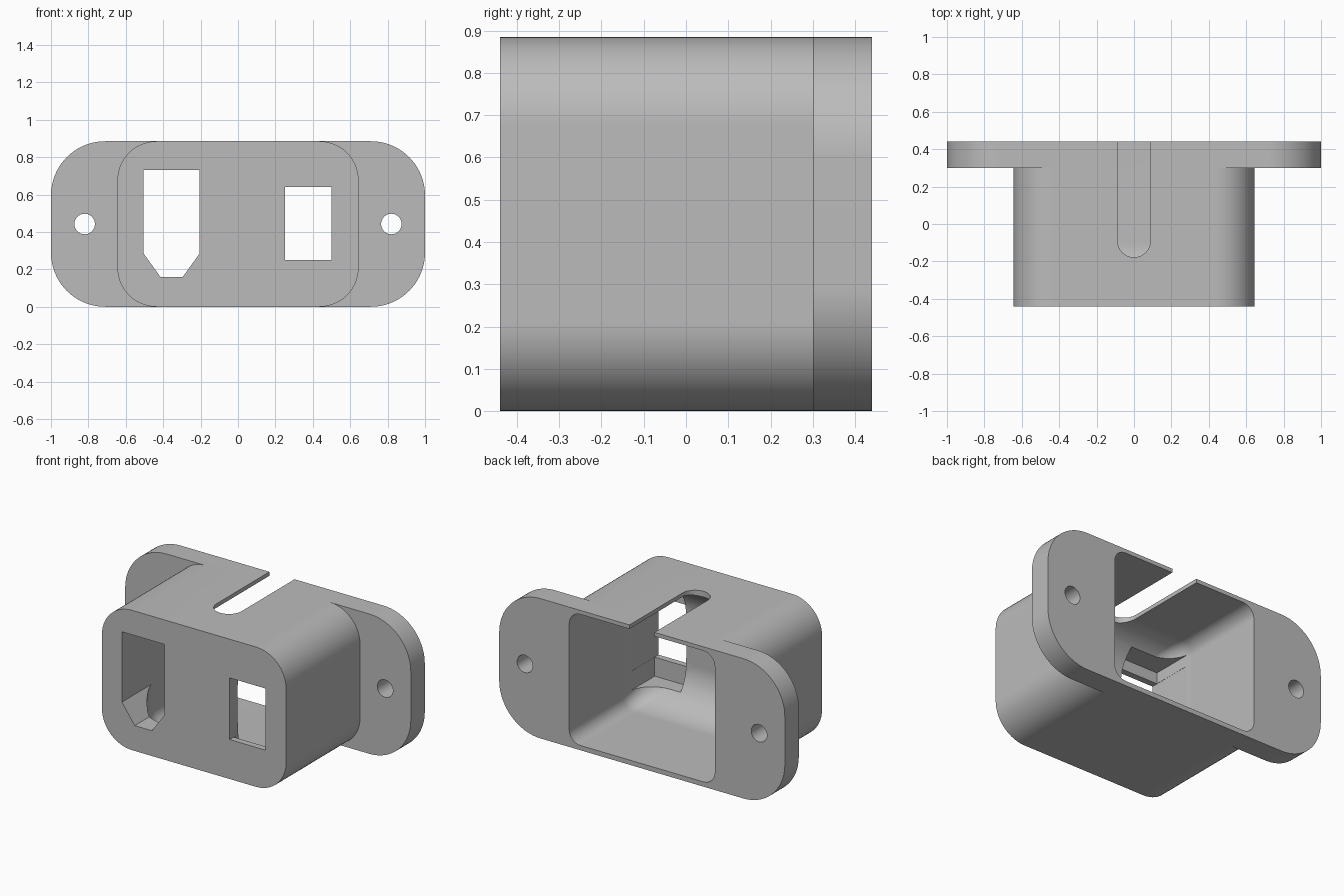
import bpy, bmesh, math

if "Cube" in bpy.data.objects:
    bpy.data.objects.remove(bpy.data.objects["Cube"])

H = 0.885          # overall height
MID = H / 2

grey = bpy.data.materials.new("light grey plastic")
grey.diffuse_color = (0.5, 0.5, 0.5, 1)
grey.use_nodes = True
grey.node_tree.nodes["Principled BSDF"].inputs["Base Color"].default_value = grey.diffuse_color


def rounded_rect(hx, z0, z1, r, n=14):
    """Rounded rectangle in x/z, counter-clockwise."""
    pts = []
    for cx, cz, a0 in ((hx - r, z1 - r, 0), (-hx + r, z1 - r, 90),
                       (-hx + r, z0 + r, 180), (hx - r, z0 + r, 270)):
        for i in range(n + 1):
            a = math.radians(a0 + 90 * i / n)
            pts.append((cx + r * math.cos(a), cz + r * math.sin(a)))
    return pts


def rect(x0, x1, z0, z1):
    return [(x0, z0), (x1, z0), (x1, z1), (x0, z1)]


def loft(name, rings):
    """Closed solid through rings of 3D points."""
    bm = bmesh.new()
    vr = [[bm.verts.new(p) for p in ring] for ring in rings]
    n = len(vr[0])
    for a, b in zip(vr, vr[1:]):
        for i in range(n):
            j = (i + 1) % n
            bm.faces.new((a[i], a[j], b[j], b[i]))
    bm.faces.new(vr[0][::-1])
    bm.faces.new(vr[-1])
    bmesh.ops.recalc_face_normals(bm, faces=bm.faces[:])
    me = bpy.data.meshes.new(name)
    bm.to_mesh(me)
    bm.free()
    me.materials.append(grey)
    ob = bpy.data.objects.new(name, me)
    bpy.context.collection.objects.link(ob)
    return ob


def extrude_y(name, prof, y0, y1):
    return loft(name, [[(x, y, z) for x, z in prof] for y in (y0, y1)])


def combine(target, tool, op):
    tool.hide_render = True
    bpy.context.view_layer.objects.active = target
    m = target.modifiers.new(op, 'BOOLEAN')
    m.operation, m.object, m.solver = op, tool, 'EXACT'
    bpy.ops.object.modifier_apply(modifier=m.name)
    bpy.data.objects.remove(tool, do_unlink=True)


# Housing box and mounting flange
housing = extrude_y("socket_housing", rounded_rect(0.645, 0, H, 0.21), -0.44, 0.37)
combine(housing, extrude_y("flange", rounded_rect(1.0, 0, H, 0.29, 20), 0.30, 0.44), 'UNION')

# Cavity open at the back, with a broad rounded inner end
R, y_start = 0.26, -0.10
rings = [(0.6, 0)]
for i in range(15):
    a = math.radians(90 * i / 14)
    rings.append((y_start - R * math.sin(a), R * (1 - math.cos(a))))
cavity = loft("cavity", [[(x, y, z) for x, z in
                          rounded_rect(0.51 - d, 0.03 + d, 0.86 - d, 0.08, 8)]
                         for y, d in rings])
combine(housing, cavity, 'DIFFERENCE')

# Power inlet opening with chamfered bottom, and its recess
inlet = [(-0.505, 0.73), (-0.505, 0.285), (-0.415, 0.16),
         (-0.295, 0.16), (-0.205, 0.285), (-0.205, 0.73)]
combine(housing, extrude_y("inlet", inlet, -0.6, 0.1), 'DIFFERENCE')
combine(housing, extrude_y("inlet_recess", rect(-0.504, -0.206, 0.4, 0.80), -0.40, 0.09), 'DIFFERENCE')

# Switch opening and its recess
combine(housing, extrude_y("switch", rect(0.25, 0.50, 0.25, 0.64), -0.6, 0.1), 'DIFFERENCE')
combine(housing, extrude_y("switch_recess", rect(0.251, 0.499, 0.13, 0.76), -0.40, 0.09), 'DIFFERENCE')

# Cable slot in the top
w, yc = 0.088, -0.09
slot = [(w, 0.6), (-w, 0.6)]
slot += [(w * math.cos(a), yc + w * math.sin(a))
         for a in (math.pi + math.pi * i / 20 for i in range(21))]
combine(housing, loft("slot", [[(x, y, z) for x, y in slot] for z in (0.7, 1.0)]), 'DIFFERENCE')

# Screw holes
for s in (-1, 1):
    hole = [(s * 0.82 + 0.055 * math.cos(2 * math.pi * i / 32),
             MID + 0.055 * math.sin(2 * math.pi * i / 32)) for i in range(32)]
    combine(housing, extrude_y("screw_hole", hole, 0.2, 0.6), 'DIFFERENCE')

# Smooth shading with sharp edges
for o in bpy.context.selected_objects:
    o.select_set(False)
housing.select_set(True)
bpy.context.view_layer.objects.active = housing
bpy.ops.object.shade_smooth_by_angle(angle=math.radians(30))
wn = housing.modifiers.new("weighted_normals", 'WEIGHTED_NORMAL')
wn.keep_sharp = True
